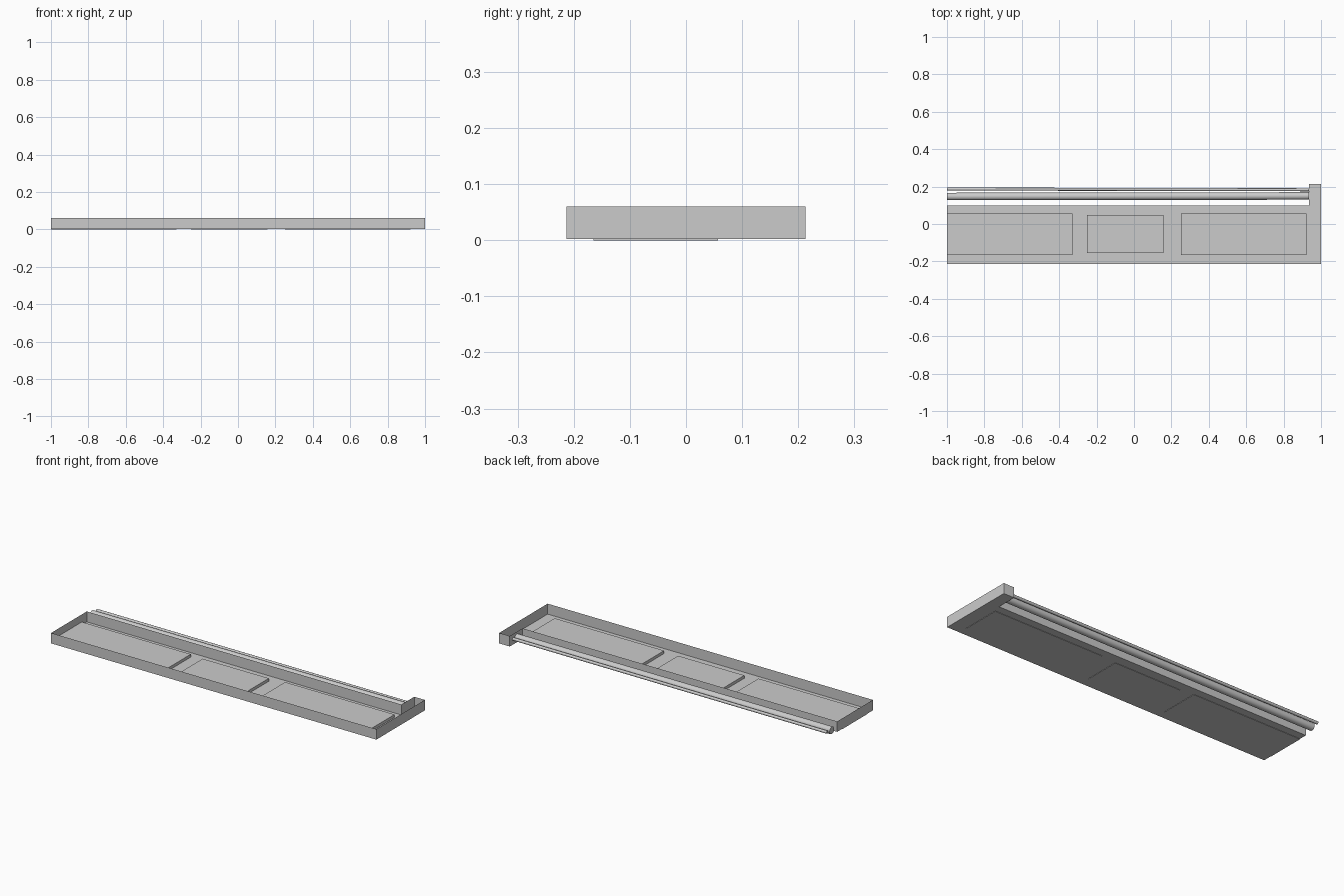
import bpy
import bmesh
import math
from mathutils import Vector

cube = bpy.data.objects.get("Cube")
if cube:
    bpy.data.objects.remove(cube, do_unlink=True)


def add_object(name, bm):
    mesh = bpy.data.meshes.new(name)
    bm.to_mesh(mesh)
    bm.free()
    obj = bpy.data.objects.new(name, mesh)
    bpy.context.collection.objects.link(obj)
    return obj


def add_box(name, low, high):
    bm = bmesh.new()
    bmesh.ops.create_cube(bm, size=1)
    low, high = Vector(low), Vector(high)
    bmesh.ops.scale(bm, vec=high - low, verts=bm.verts)
    bmesh.ops.translate(bm, vec=(low + high) / 2, verts=bm.verts)
    return add_object(name, bm)


def add_rod(name, start, end, radius, sides):
    start, end = Vector(start), Vector(end)
    axis = end - start
    bm = bmesh.new()
    bmesh.ops.create_cone(bm, cap_ends=True, segments=sides, radius1=radius,
                          radius2=radius, depth=axis.length)
    bmesh.ops.rotate(bm, matrix=axis.to_track_quat('Z', 'Y').to_matrix(), verts=bm.verts)
    bmesh.ops.translate(bm, vec=(start + end) / 2, verts=bm.verts)
    obj = add_object(name, bm)
    bpy.ops.object.select_all(action='DESELECT')
    obj.select_set(True)
    bpy.context.view_layer.objects.active = obj
    bpy.ops.object.shade_smooth_by_angle(angle=math.radians(40))
    return obj


# Open sheet tray: L-shaped floor with upright walls around its outline
FLOOR, RIM = 0.002, 0.06
outline = [(-1, -0.213), (1, -0.213), (1, 0.213), (0.935, 0.213), (0.935, 0.1), (-1, 0.1)]
bm = bmesh.new()
floor = bm.faces.new([bm.verts.new((x, y, FLOOR)) for x, y in outline])
walls = bmesh.ops.extrude_edge_only(bm, edges=list(floor.edges))
rim = [v for v in walls["geom"] if isinstance(v, bmesh.types.BMVert)]
bmesh.ops.translate(bm, vec=(0, 0, RIM - FLOOR), verts=rim)
bmesh.ops.recalc_face_normals(bm, faces=bm.faces)
add_object("tray", bm)

# Raised panels on the tray floor, each a row of equal tiles
panels = [
    ("right_panel", -1, -0.33, -0.165, 0.057, 3),
    ("middle_panel", -0.25, 0.157, -0.155, 0.047, 2),
    ("left_panel", 0.25, 0.923, -0.165, 0.057, 3),
]
for name, x0, x1, y0, y1, count in panels:
    width = (x1 - x0) / count
    for i in range(count):
        add_box(f"{name}_tile_{i + 1}", (x0 + i * width, y0, 0),
                (x0 + (i + 1) * width, y1, 0.018))

# Long rods carried by the end block
add_rod("thick_rod", (-1, 0.147, 0.028), (0.935, 0.15, 0.028), 0.02, 24)
add_rod("thin_rod", (-1, 0.187, 0.033), (0.935, 0.183, 0.033), 0.008, 12)
